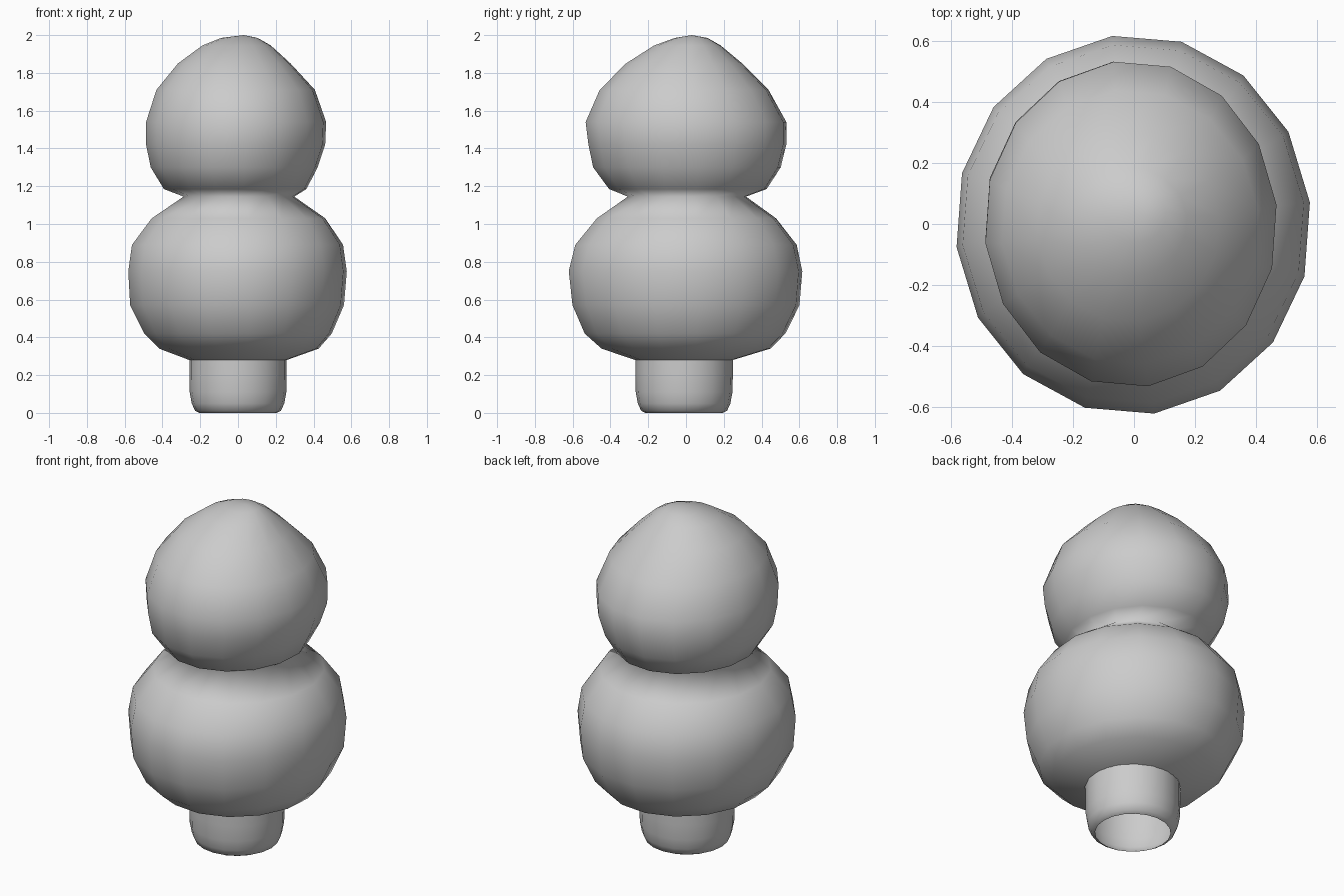
import bpy, bmesh, math

if "Cube" in bpy.data.objects:
    bpy.data.objects.remove(bpy.data.objects["Cube"])


def loft(name, rings, sides, tip=None, turn=0.0):
    """Skin elliptical rings (z, xmin, xmax, ymin, ymax); optional closing tip."""
    bm = bmesh.new()
    loops = []
    for z, x0, x1, y0, y1 in rings:
        loop = []
        for i in range(sides):
            a = math.tau * (i + turn) / sides
            loop.append(bm.verts.new(((x0 + x1) / 2 + (x1 - x0) / 2 * math.cos(a),
                                      (y0 + y1) / 2 + (y1 - y0) / 2 * math.sin(a), z)))
        loops.append(loop)
    for a, b in zip(loops, loops[1:]):
        for i in range(sides):
            j = (i + 1) % sides
            bm.faces.new((a[i], a[j], b[j], b[i]))
    if tip:
        t = bm.verts.new(tip)
        for i in range(sides):
            bm.faces.new((loops[-1][i], loops[-1][(i + 1) % sides], t))
    for f in bm.faces:
        f.smooth = True
    me = bpy.data.meshes.new(name)
    bm.to_mesh(me)
    bm.free()
    ob = bpy.data.objects.new(name, me)
    bpy.context.collection.objects.link(ob)
    return ob


# Trunk: short open tube with a rounded lower rim
loft("trunk", [(z, -r, r, -r - 0.01, r - 0.01) for z, r in
               [(0, .205), (.012, .228), (.05, .245), (.11, .256), (.2, .258), (.285, .258)]], 20)

# Foliage: two lumpy balls joined at a narrow neck
foliage = [
    (.28, -.26, .26, -.27, .25),
    (.34, -.42, .43, -.45, .45),
    (.42, -.50, .50, -.54, .53),
    (.57, -.575, .565, -.605, .605),
    (.75, -.585, .58, -.625, .62),
    (.89, -.565, .56, -.59, .59),
    (1.03, -.46, .465, -.475, .48),
    (1.145, -.29, .30, -.31, .32),
    (1.185, -.395, .365, -.41, .43),
    (1.30, -.465, .425, -.495, .505),
    (1.42, -.49, .465, -.52, .535),
    (1.54, -.49, .47, -.535, .535),
    (1.71, -.435, .41, -.46, .44),
    (1.85, -.32, .28, -.32, .30),
    (1.945, -.19, .175, -.17, .185),
    (1.985, -.09, .105, -.06, .115),
]
loft("foliage", foliage, 16, tip=(.03, .03, 2.0), turn=.3)
